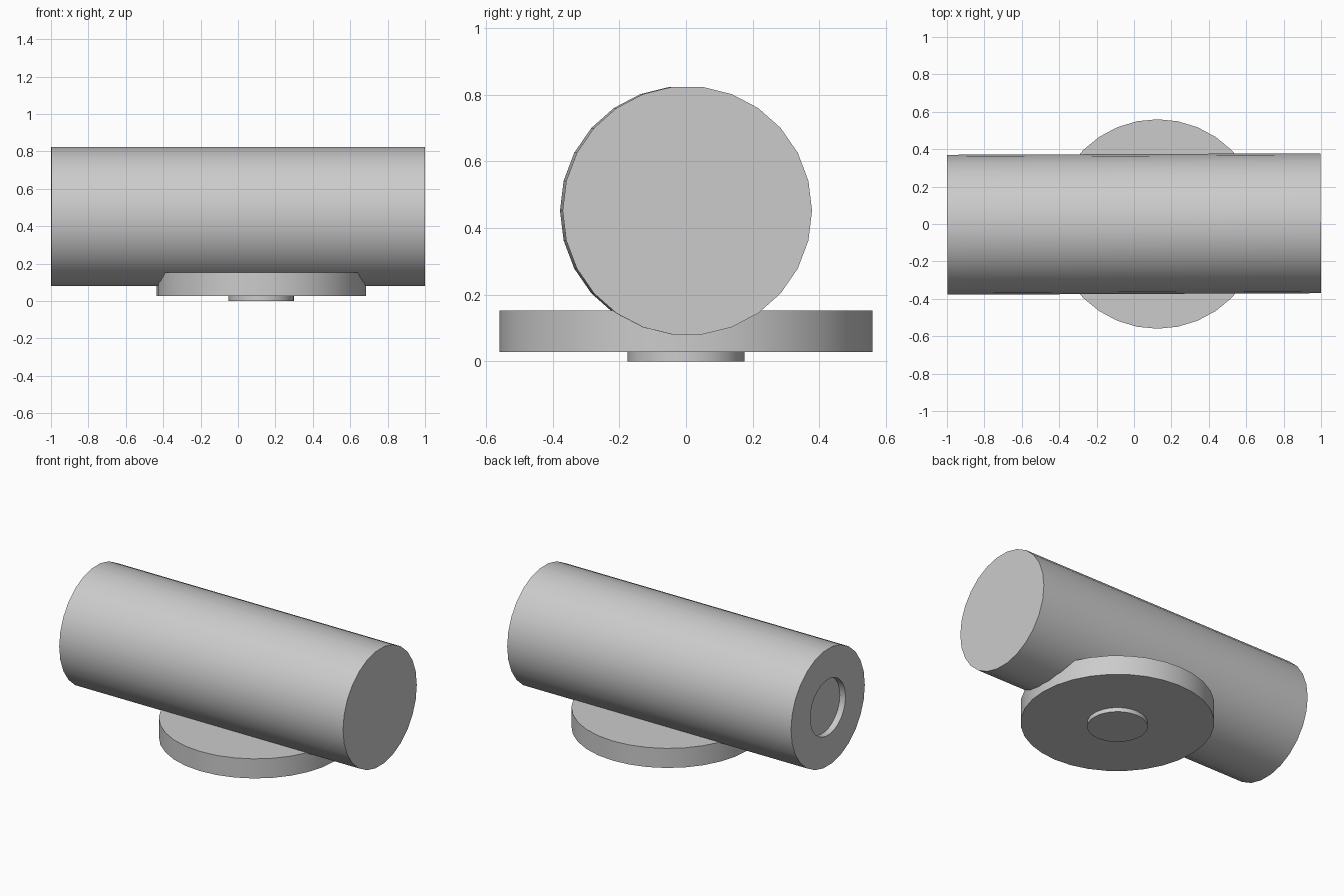
import bpy
import bmesh
import math
from mathutils import Matrix

cube = bpy.data.objects.get("Cube")
if cube:
    bpy.data.objects.remove(cube)

grey = bpy.data.materials.new("plain grey")
grey.use_nodes = True
colour = (0.6, 0.6, 0.6, 1)
grey.diffuse_color = colour
grey.node_tree.nodes["Principled BSDF"].inputs["Base Color"].default_value = colour


def cylinder(name, radius, depth, sides, place, recess=None):
    """Capped cylinder along z; recess = (radius, depth) sinks the low cap."""
    bm = bmesh.new()
    bmesh.ops.create_cone(bm, cap_ends=True, segments=sides,
                          radius1=radius, radius2=radius, depth=depth)
    if recess:
        cap = min(bm.faces, key=lambda f: f.calc_center_median().z)
        # ring of the cap, then the sunken floor
        bmesh.ops.inset_individual(
            bm, faces=[cap],
            thickness=(radius - recess[0]) * math.cos(math.pi / sides))
        floor = bmesh.ops.extrude_discrete_faces(bm, faces=[cap])["faces"][0]
        bmesh.ops.translate(bm, verts=floor.verts, vec=(0, 0, recess[1]))
    bmesh.ops.recalc_face_normals(bm, faces=bm.faces)
    bm.transform(place)
    mesh = bpy.data.meshes.new(name)
    bm.to_mesh(mesh)
    bm.free()
    mesh.materials.append(grey)
    obj = bpy.data.objects.new(name, mesh)
    bpy.context.collection.objects.link(obj)
    bpy.ops.object.select_all(action="DESELECT")
    obj.select_set(True)
    bpy.context.view_layer.objects.active = obj
    bpy.ops.object.shade_smooth_by_angle(angle=math.radians(35))
    return obj


# Horizontal barrel, very slightly turned, with a round recess in its -x end
barrel_place = (Matrix.Translation((0, 0, 0.452))
                @ Matrix.Rotation(0.004, 4, "Z")
                @ Matrix.Rotation(math.pi / 2, 4, "Y"))
cylinder("barrel", 0.374, 1.997, 26, barrel_place, recess=(0.177, 0.04))

# Round base plate and the small foot under it
cylinder("base_plate", 0.56, 0.125, 32, Matrix.Translation((0.125, 0, 0.09)))
cylinder("base_foot", 0.175, 0.04, 32, Matrix.Translation((0.125, 0, 0.02)))
